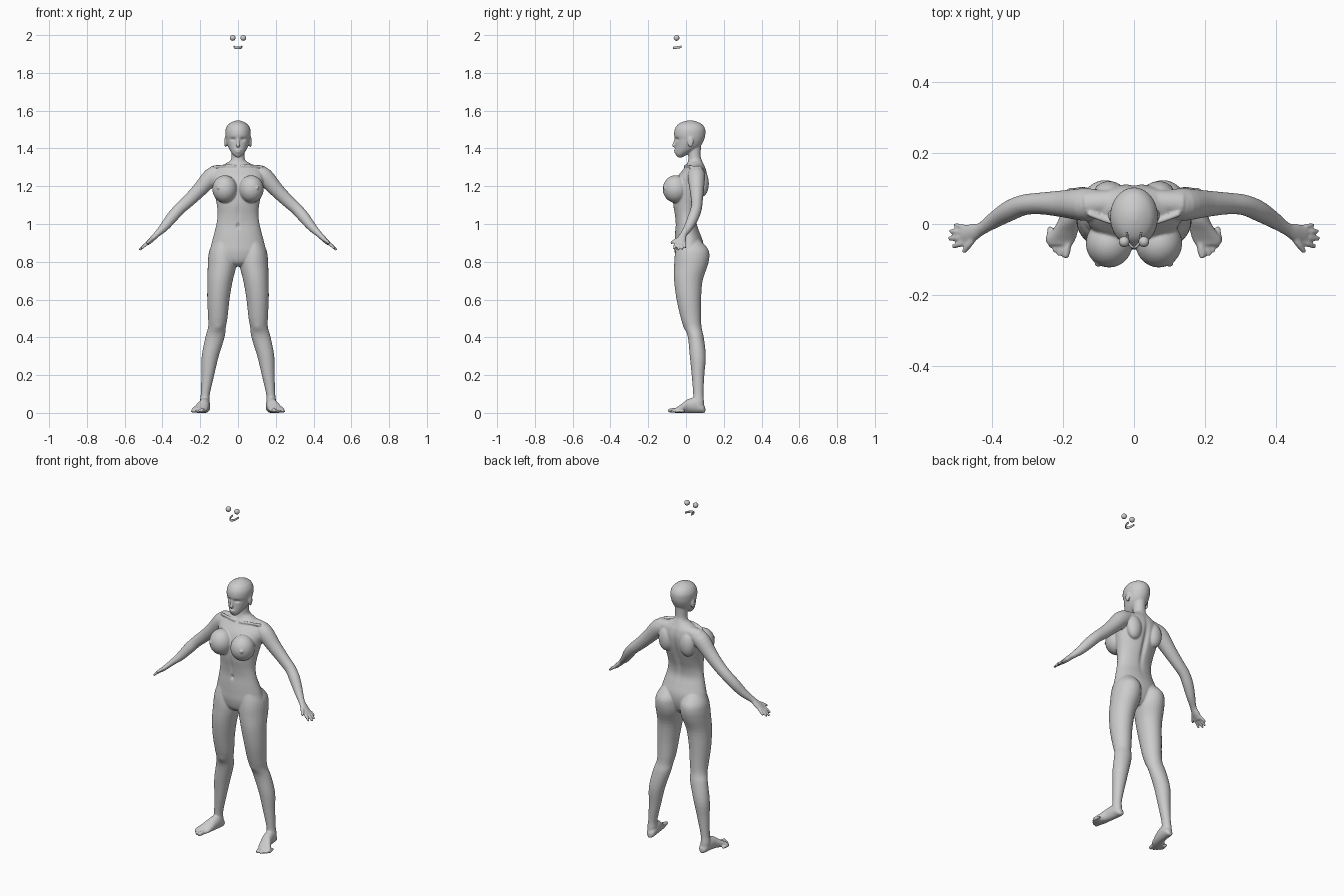
import bpy, bmesh, math
from mathutils import Vector, Matrix


def spline(rows, steps):
    """Catmull-Rom interpolation through rows of numbers."""
    out = []
    for i in range(len(rows) - 1):
        p0, p1 = rows[max(i - 1, 0)], rows[i]
        p2, p3 = rows[i + 1], rows[min(i + 2, len(rows) - 1)]
        for k in range(steps):
            t = k / steps
            out.append([0.5 * (2 * b + (c - a) * t + (2 * a - 5 * b + 4 * c - d) * t * t
                               + (3 * b - a - 3 * c + d) * t ** 3)
                        for a, b, c, d in zip(p0, p1, p2, p3)])
    return out + [list(rows[-1])]


def loft(bm, rows, ref=(1, 0, 0), axis=None, mirror=False, sides=28, steps=4):
    """Closed tube through rows of (x, y, z, radius along ref, other radius)."""
    pts = spline(rows, steps)
    for s in ((1, -1) if mirror else (1,)):
        rings = []
        for i, p in enumerate(pts):
            c = Vector(p[:3])
            t = Vector(axis) if axis else (Vector(pts[min(i + 1, len(pts) - 1)][:3])
                                           - Vector(pts[max(i - 1, 0)][:3])).normalized()
            u = Vector(ref)
            u = (u - t * u.dot(t)).normalized()
            w = t.cross(u)
            ring = []
            for k in range(sides):
                a = 2 * math.pi * k / sides
                v = c + u * (p[3] * math.cos(a)) + w * (p[4] * math.sin(a))
                ring.append(bm.verts.new((v.x * s, v.y, v.z)))
            rings.append(ring)
        for r0, r1 in zip(rings, rings[1:]):
            for k in range(sides):
                j = (k + 1) % sides
                bm.faces.new((r0[k], r0[j], r1[j], r1[k]))
        bm.faces.new(rings[0][::-1])
        bm.faces.new(rings[-1])


def level(rows):
    """Turn (z, x, front y, back y, half width) into loft rows."""
    return [(x, (f + b) / 2, z, w, (b - f) / 2) for z, x, f, b, w in rows]


def ball(bm, c, r, mirror=False):
    for s in ((1, -1) if mirror else (1,)):
        m = Matrix.Translation((c[0] * s, c[1], c[2])) @ Matrix.Diagonal((*r, 1))
        bmesh.ops.create_uvsphere(bm, u_segments=28, v_segments=18, radius=1, matrix=m)


def finish(bm, name):
    bmesh.ops.recalc_face_normals(bm, faces=bm.faces)
    me = bpy.data.meshes.new(name)
    bm.to_mesh(me)
    bm.free()
    me.shade_smooth()
    ob = bpy.data.objects.new(name, me)
    bpy.context.collection.objects.link(ob)
    return ob


UP = (0, 0, 1)
bm = bmesh.new()

# torso and neck
loft(bm, level([
    (0.775, 0, -0.02, 0.05, 0.03), (0.80, 0, -0.048, 0.075, 0.10),
    (0.85, 0, -0.06, 0.092, 0.145), (0.90, 0, -0.06, 0.092, 0.139),
    (0.95, 0, -0.058, 0.075, 0.126), (1.00, 0, -0.055, 0.058, 0.114),
    (1.05, 0, -0.06, 0.062, 0.108), (1.10, 0, -0.068, 0.078, 0.112),
    (1.15, 0, -0.07, 0.095, 0.122), (1.20, 0, -0.065, 0.108, 0.132),
    (1.25, 0, -0.045, 0.113, 0.138), (1.29, 0, -0.014, 0.106, 0.12),
    (1.315, 0, 0.003, 0.095, 0.075), (1.335, 0, 0.011, 0.086, 0.042),
    (1.36, 0, 0.012, 0.078, 0.034), (1.42, 0, 0.005, 0.08, 0.035)]), axis=UP, sides=40)

# head
loft(bm, level([
    (1.353, 0, -0.045, -0.018, 0.012), (1.37, 0, -0.056, 0.01, 0.029),
    (1.39, 0, -0.058, 0.05, 0.043), (1.41, 0, -0.057, 0.075, 0.053),
    (1.43, 0, -0.056, 0.088, 0.06), (1.45, 0, -0.057, 0.097, 0.064),
    (1.47, 0, -0.063, 0.102, 0.067), (1.50, 0, -0.06, 0.102, 0.066),
    (1.525, 0, -0.045, 0.088, 0.053), (1.54, 0, -0.02, 0.062, 0.032),
    (1.548, 0, 0.01, 0.035, 0.01)]), axis=UP, sides=40)
# nose, lips, ears
loft(bm, [(0, -0.053, 1.458, 0.006, 0.006), (0, -0.061, 1.43, 0.007, 0.007),
          (0, -0.065, 1.416, 0.011, 0.008), (0, -0.06, 1.409, 0.008, 0.005)])
ball(bm, (0, -0.056, 1.389), (0.017, 0.009, 0.005))
ball(bm, (0, -0.055, 1.381), (0.015, 0.009, 0.005))
ball(bm, (0.066, 0.024, 1.435), (0.007, 0.016, 0.029), True)

# bust
ball(bm, (0.070, -0.055, 1.185), (0.066, 0.068, 0.073), True)
ball(bm, (0.102, -0.112, 1.192), (0.009, 0.01, 0.009), True)

# shoulders and collarbones
loft(bm, [(0.0, 0.06, 1.285, 0.036, 0.036), (0.07, 0.06, 1.28, 0.036, 0.035),
          (0.135, 0.056, 1.27, 0.038, 0.038)], ref=(0, 1, 0), mirror=True)
loft(bm, [(0.012, -0.004, 1.305, 0.008, 0.008), (0.06, 0.004, 1.308, 0.007, 0.007),
          (0.13, 0.03, 1.303, 0.008, 0.008)], ref=UP, mirror=True)
# shoulder blades
ball(bm, (0.07, 0.085, 1.215), (0.045, 0.036, 0.07), True)

# arms
loft(bm, [(0.10, 0.055, 1.27, 0.042, 0.042), (0.14, 0.055, 1.25, 0.046, 0.047),
          (0.20, 0.057, 1.185, 0.038, 0.039), (0.26, 0.058, 1.125, 0.031, 0.034),
          (0.31, 0.054, 1.08, 0.029, 0.031), (0.35, 0.038, 1.035, 0.029, 0.030),
          (0.39, 0.014, 0.985, 0.024, 0.024), (0.43, -0.013, 0.945, 0.018, 0.016),
          (0.455, -0.024, 0.92, 0.025, 0.014), (0.482, -0.03, 0.895, 0.026, 0.011)],
     ref=(0, 1, 0), mirror=True)

# fingers and thumb
for a, b, r in [((0.470, -0.050, 0.904), (0.512, -0.064, 0.868), 0.0085),
                ((0.475, -0.038, 0.900), (0.522, -0.041, 0.862), 0.0088),
                ((0.475, -0.024, 0.900), (0.520, -0.020, 0.865), 0.0085),
                ((0.470, -0.012, 0.904), (0.506, -0.002, 0.875), 0.0078),
                ((0.445, -0.030, 0.925), (0.482, -0.080, 0.898), 0.0095)]:
    mid = [(p + q) / 2 for p, q in zip(a, b)]
    mid[2] += 0.003
    loft(bm, [(*a, r, r), (*mid, r, r), (*b, r * 0.7, r * 0.7)],
         ref=UP, mirror=True, sides=14)

# legs
loft(bm, level([
    (0.92, 0.075, -0.04, 0.07, 0.045), (0.87, 0.08, -0.053, 0.115, 0.068),
    (0.83, 0.082, -0.06, 0.124, 0.075), (0.78, 0.084, -0.063, 0.115, 0.076),
    (0.70, 0.095, -0.063, 0.088, 0.067), (0.60, 0.104, -0.05, 0.08, 0.059),
    (0.50, 0.107, -0.027, 0.08, 0.051), (0.45, 0.112, -0.008, 0.083, 0.047),
    (0.40, 0.122, 0.01, 0.094, 0.051), (0.30, 0.147, 0.02, 0.105, 0.045),
    (0.20, 0.160, 0.03, 0.097, 0.034), (0.10, 0.173, 0.038, 0.092, 0.024),
    (0.06, 0.176, 0.035, 0.095, 0.026), (0.02, 0.176, 0.03, 0.098, 0.025)]),
    axis=UP, mirror=True)

# feet: y, centre x, height, half width
loft(bm, [(x, y, h / 2, w, h / 2) for y, x, h, w in [
    (0.102, 0.172, 0.03, 0.010), (0.088, 0.173, 0.05, 0.024), (0.05, 0.176, 0.08, 0.029),
    (0.01, 0.183, 0.072, 0.031), (-0.02, 0.195, 0.05, 0.037),
    (-0.045, 0.206, 0.032, 0.041), (-0.06, 0.209, 0.024, 0.034)]],
    axis=(0, -1, 0), mirror=True)
# toes
for i, (x, y) in enumerate([(0.194, -0.096), (0.212, -0.090), (0.225, -0.080),
                            (0.236, -0.067), (0.244, -0.052)]):
    r = 0.0115 if i == 0 else 0.0085 - 0.0004 * i
    loft(bm, [(x - 0.008, y + 0.045, r + 0.003, r, r), (x - 0.003, y + 0.018, r + 0.002, r, r),
              (x, y, r, r * 0.75, r * 0.75)], mirror=True, sides=14)

body = finish(bm, "body")

# fuse all the parts into one skin
bpy.context.view_layer.objects.active = body
body.select_set(True)
rm = body.modifiers.new("fuse", 'REMESH')
rm.mode, rm.voxel_size, rm.use_smooth_shade = 'VOXEL', 0.0042, True
sm = body.modifiers.new("soften", 'SMOOTH')
sm.factor, sm.iterations = 0.5, 5
for m in ("fuse", "soften"):
    bpy.ops.object.modifier_apply(modifier=m)

# sculpted dents: centre, falloff radii, push along y
dents = [((0.027, -0.053, 1.448), (0.013, 0.03, 0.008), 0.008),   # eye sockets
         ((0, -0.058, 0.99), (0.008, 0.03, 0.012), 0.010),        # navel
         ((0, -0.06, 1.06), (0.010, 0.03, 0.05), 0.004),          # belly line
         ((0, 0.09, 1.14), (0.014, 0.06, 0.12), -0.012),          # spine
         ((0, -0.06, 1.385), (0.014, 0.02, 0.0025), 0.003),       # mouth
         ((0.10, -0.01, 0.455), (0.025, 0.03, 0.02), -0.004)]     # kneecaps
for v in body.data.vertices:
    x, y, z = abs(v.co.x), v.co.y, v.co.z
    for c, r, push in dents:
        d = ((x - c[0]) / r[0]) ** 2 + ((y - c[1]) / r[1]) ** 2 + ((z - c[2]) / r[2]) ** 2
        if d < 9:
            v.co.y += push * math.exp(-d)
body.data.shade_smooth()

# loose eyeballs above the head
for side, s in (("left", 1), ("right", -1)):
    bm = bmesh.new()
    ball(bm, (0.028 * s, -0.05, 1.985), (0.015, 0.015, 0.015))
    finish(bm, side + "_eyeball")

# loose tooth arch below the eyeballs
bm = bmesh.new()
arch = []
for i in range(9):
    a = math.pi * i / 8
    f = math.sin(a)
    arch.append((-0.020 * math.cos(a), -0.024 - 0.042 * f, 1.938 - 0.006 * f, 0.0065, 0.0035))
loft(bm, arch, ref=UP, sides=12)
finish(bm, "tooth_arch")
